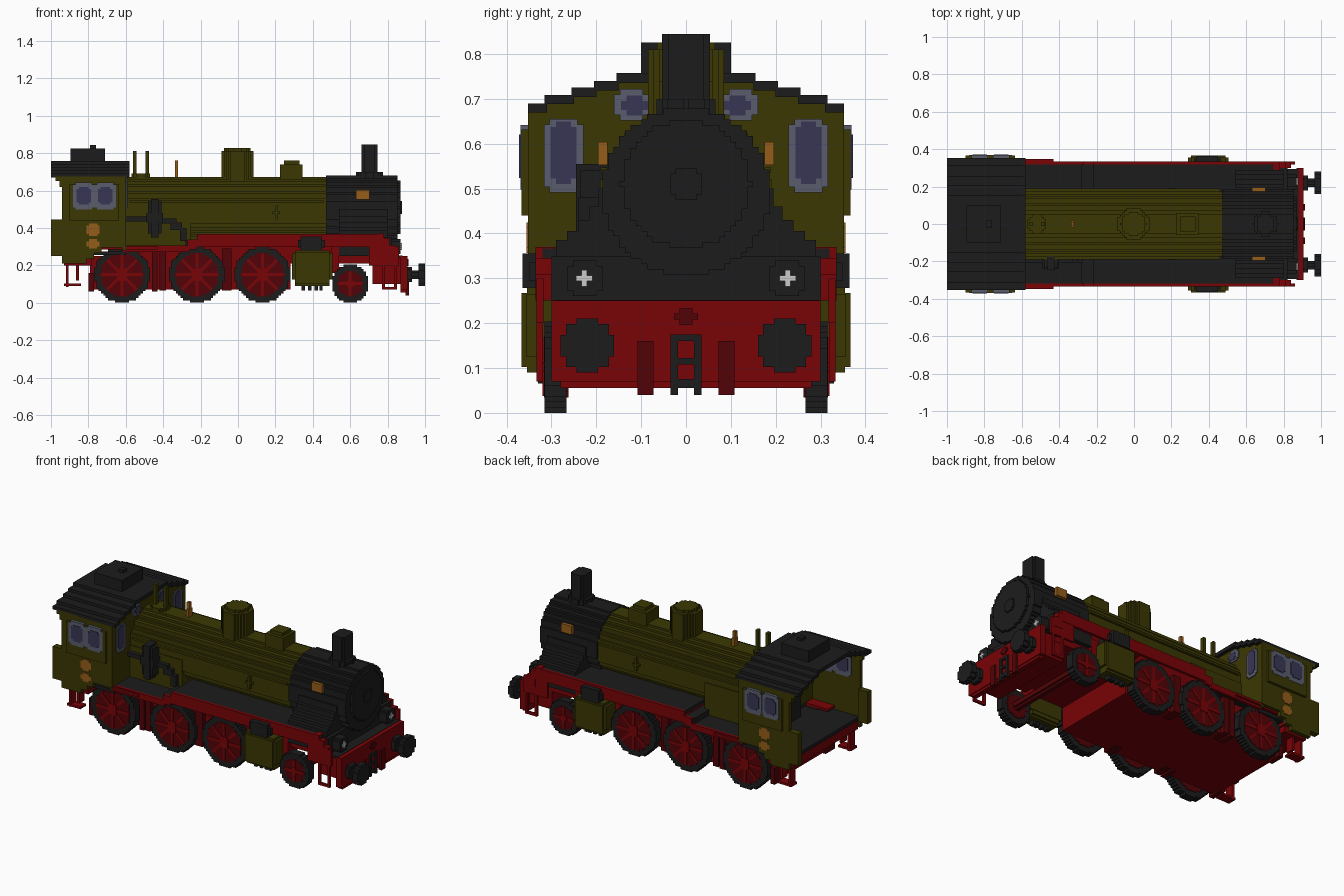
import bpy, bmesh, math

cube = bpy.data.objects.get("Cube")
if cube:
    bpy.data.objects.remove(cube, do_unlink=True)

V = 2 / 162  # block size of the stepped style


def material(name, r, g, b):
    m = bpy.data.materials.new(name)
    m.use_nodes = True
    m.diffuse_color = (r, g, b, 1)
    m.node_tree.nodes["Principled BSDF"].inputs["Base Color"].default_value = (r, g, b, 1)
    return m


BLACK = material("soot black", .0115, .0115, .0115)
OLIVE = material("olive green", .044, .039, .001)
RED = material("frame red", .190, .001, .002)
DARK = material("dark red", .085, .001, .002)
BRASS = material("brass orange", .300, .110, .010)
FRAME = material("window frame grey", .100, .108, .155)
GLASS = material("violet glass", .040, .037, .090)
WHITE = material("lamp white", .600, .600, .600)


# ---- outline helpers -------------------------------------------------
def rows(levels, cu=0.0):
    """Symmetric stepped outline from (low, high, half width) levels."""
    right = [p for a, b, w in levels for p in ((w, a), (w, b))]
    pts = right + [(-u, v) for u, v in reversed(right)]
    pts = [(round(cu + u, 5), round(v, 5)) for u, v in pts]
    return [p for i, p in enumerate(pts) if p != pts[i - 1]]


def disc(cu, cv, r):
    n = max(3, round(2 * r / V))
    h = 2 * r / n
    levels = []
    for i in range(n):
        mid = -r + (i + .5) * h
        w = max(1, round(math.sqrt(r * r - mid * mid) / h)) * h
        levels.append((cv - r + i * h, cv - r + (i + 1) * h, w))
    return rows(levels, cu)


def pane(cu, cv, hu, hv):
    """Rectangle with notched corners."""
    return rows([(cv - hv, cv - hv + V, hu - V), (cv - hv + V, cv + hv - V, hu),
                 (cv + hv - V, cv + hv, hu - V)], cu)


# ---- solid helpers: (axis, start, end, outline) ----------------------
def box(x0, x1, y0, y1, z0, z1):
    return ("z", z0, z1, [(x0, y0), (x1, y0), (x1, y1), (x0, y1)])


PLACE = {"x": lambda a, u, v: (a, u, v), "y": lambda a, u, v: (u, a, v), "z": lambda a, u, v: (u, v, a)}


def part(name, mat, *solids, mirror=False):
    bm = bmesh.new()
    for side in ((1, -1) if mirror else (1,)):
        for axis, a0, a1, outline in solids:
            rings = []
            for a in (a0, a1):
                pts = [PLACE[axis](a, u, v) for u, v in outline]
                rings.append([bm.verts.new((x, y * side, z)) for x, y, z in pts])
            bm.faces.new(rings[0])
            bm.faces.new(rings[1])
            for i in range(len(outline)):
                bm.faces.new((rings[0][i - 1], rings[0][i], rings[1][i], rings[1][i - 1]))
    bmesh.ops.recalc_face_normals(bm, faces=bm.faces)
    me = bpy.data.meshes.new(name)
    bm.to_mesh(me)
    bm.free()
    me.materials.append(mat)
    bpy.context.collection.objects.link(bpy.data.objects.new(name, me))


# ---- boiler and smokebox ---------------------------------------------
CZ = .493
part("boiler", OLIVE, ("x", -.61, .47, disc(0, CZ, .18)))
part("firebox", OLIVE, box(-.61, -.25, -.18, .18, .29, CZ))
part("handrails", OLIVE, box(-.58, .46, .175, .19, .535, .547), mirror=True)
part("check_valves", OLIVE, box(.185, .225, .17, .192, .475, .487), box(.2, .212, .17, .192, .445, .52), mirror=True)
part("smokebox", BLACK, ("x", .47, .853, disc(0, CZ, .186)))
part("smokebox_door", BLACK, ("x", .853, .868, disc(0, .51, .143)), ("x", .868, .876, disc(0, .51, .035)))
part("smokebox_saddle", BLACK, ("x", .54, .8, rows(
    [(.25, .385, .29), (.385, .405, .265), (.405, .43, .24), (.43, .46, .215), (.46, .5, .195)])))
part("maker_plates", BRASS, box(.632, .702, .175, .196, .552, .604), mirror=True)

# chimney, domes and fittings on the boiler top
part("chimney", BLACK, ("z", .66, .7, disc(.703, 0, .066)), ("z", .7, .845, pane(.703, 0, .043, .053)))
part("steam_dome", OLIVE, ("z", .64, .81, disc(-.003, 0, .085)), ("z", .81, .826, disc(-.003, 0, .065)))
part("sand_box", OLIVE, box(.225, .345, -.06, .06, .64, .74), box(.245, .328, -.04, .04, .74, .76))
part("valve_base", OLIVE, ("z", .66, .69, disc(-.52, 0, .05)))
part("safety_valves", OLIVE, box(-.562, -.544, -.012, .012, .68, .81), box(-.494, -.476, -.012, .012, .68, .81))
part("whistle", BRASS, box(-.338, -.32, -.018, .018, .66, .72), box(-.338, -.32, -.01, .01, .72, .76))

# air pump and pipes on the right side only
part("air_pump", BLACK, box(-.48, -.41, -.235, -.17, .37, .54), box(-.465, -.425, -.245, -.17, .35, .555),
     box(-.49, -.4, -.24, -.17, .43, .48))
part("pump_pipes", BLACK, box(-.6, -.48, -.205, -.17, .435, .46), box(-.41, -.33, -.205, -.17, .425, .45),
     box(-.36, -.3, -.205, -.17, .39, .43), box(-.31, -.275, -.205, -.17, .33, .4))

# ---- running boards ---------------------------------------------------
part("high_footplate", BLACK, box(-.22, .78, .1, .32, .345, .366), mirror=True)
part("low_footplate", BLACK, box(-.62, -.25, .1, .32, .285, .302), box(-.28, -.22, .1, .32, .302, .335), mirror=True)
part("valances", RED, box(-.22, .78, .318, .335, .298, .368), box(-.27, -.22, .318, .335, .285, .338),
     box(-.62, -.26, .318, .335, .27, .305), box(.78, .81, .3, .335, .25, .345), box(.81, .84, .3, .335, .25, .31),
     box(.745, .78, .22, .335, .355, .37), box(.7, .86, .318, .333, .2, .3), mirror=True)

# ---- frame -------------------------------------------------------------
part("main_frame", RED, box(-.79, .28, -.264, .264, .07, .25), box(-.6, .28, -.262, .262, .25, .285),
     box(-.22, .8, -.262, .262, .21, .345), box(.72, .88, -.26, .26, .1, .25))
part("front_deck", BLACK, box(.76, .88, -.295, .295, .24, .252), box(.76, .82, -.3, .3, .25, .35))
part("buffer_beam", RED, box(.87, .905, -.3, .3, .07, .25), box(.87, .9, -.28, .28, .055, .07))
part("front_steps", RED, box(.77, .785, .319, .333, .07, .2), box(.835, .85, .319, .333, .07, .2),
     box(.77, .85, .319, .333, .07, .085), mirror=True)
part("guard_irons", DARK, box(.895, .915, .072, .108, .04, .16), mirror=True)
part("coupling_links", BLACK, box(.9, .915, .018, .035, .04, .175), box(.9, .915, 0, .02, .16, .175),
     box(.9, .915, 0, .02, .108, .122), box(.9, .915, 0, .02, .055, .075), mirror=True)
part("hook_plate", DARK, ("x", .9, .911, pane(0, .215, .027, .019)))
part("buffers", BLACK, ("x", .9, .93, disc(.22, .15, .04)), ("x", .93, .967, disc(.22, .15, .022)),
     ("x", .965, 1.0, disc(.22, .15, .06)), mirror=True)
part("lamps", BLACK, ("x", .82, .87, disc(.225, .3, .04)), mirror=True)
part("lamp_glasses", WHITE, ("x", .87, .877, pane(.227, .3, 1.5 * V, 1.5 * V)), mirror=True)

# ---- cylinders and running gear -----------------------------------------
part("cylinders", OLIVE, ("x", .305, .49, pane(.315, .185, .052, .095)), box(.29, .505, .26, .355, .125, .265), mirror=True)
part("cylinder_valves", BLACK, box(.335, .45, .26, .364, .278, .355), box(.32, .465, .26, .35, .295, .335), mirror=True)
part("drain_cocks", BLACK, *[box(x, x + .018, .3, .33, .066, .095) for x in (.34, .375, .41, .435)], mirror=True)
part("crosshead_guides", RED, box(.22, .3, .262, .33, .3, .335), box(.5, .54, .2, .29, .16, .3), mirror=True)
part("brake_hangers", DARK, box(-.46, -.43, .2, .29, .06, .29), box(-.42, -.385, .2, .29, .065, .29),
     box(-.085, -.035, .2, .29, .065, .29), box(-.8, -.77, .2, .29, .06, .16), mirror=True)


def wheel(name, x, z, r, spokes):
    ri = r - .034
    part(name + "_tyres", BLACK, ("y", .266, .315, disc(x, z, r)), mirror=True)
    part(name + "_discs", DARK, ("y", .262, .317, disc(x, z, ri)), mirror=True)
    bars = []
    for i in range(spokes // 2):
        a = math.pi * 2 * i / spokes
        c, s, w = math.cos(a), math.sin(a), .008
        e = ri - .004
        bars.append(("y", .3, .32, [(x + u * c - v * s, z + u * s + v * c)
                                    for u, v in ((-e, -w), (e, -w), (e, w), (-e, w))]))
    part(name + "_spokes", RED, *bars, ("y", .3, .322, disc(x, z, r * .22)), mirror=True)


for label, wx in (("rear", -.62), ("middle", -.22), ("front", .13)):
    wheel(label + "_driving_wheel", wx, .15, .15, 8)
wheel("leading_wheel", .6, .102, .102, 4)
part("leading_axle", DARK, ("y", -.27, .27, disc(.6, .102, .025)))

# ---- cab ---------------------------------------------------------------
side = [(-.94, .21), (-.81, .21), (-.81, .235), (-.77, .235), (-.77, .265), (-.73, .265), (-.73, .295),
        (-.6, .295), (-.6, .675), (-.975, .675), (-.975, .65), (-.955, .65), (-.955, .62), (-.94, .62)]
part("cab_sides", OLIVE, ("y", .328, .352, side), box(-.9, -.635, .35, .367, .44, .632),
     box(-1, -.935, .315, .352, .25, .445), mirror=True)
part("cab_front", OLIVE, ("x", -.62, -.6, rows([(.28, .67, .345), (.67, .69, .31), (.69, .705, .25),
                                              (.705, .72, .2), (.72, .737, .155)])))
part("cab_floor", BLACK, box(-.935, -.6, -.328, .328, .255, .275))
part("cab_underframe", RED, box(-.93, -.78, -.325, .325, .2, .255))
part("wheel_fenders", RED, box(-.77, -.6, .262, .332, .285, .3), box(-.81, -.77, .262, .332, .235, .254),
     box(-.6, -.43, .335, .347, .285, .3), mirror=True)
part("backhead", BLACK, ("x", -.67, -.62, disc(0, .46, .16)), box(-.67, -.62, -.15, .15, .27, .46))
part("cab_controls", RED, box(-.69, -.67, .05, .12, .47, .5), box(-.69, -.67, -.03, .03, .38, .43))

roof = [(0, .155, .735, .757), (.15, .205, .718, .74), (.2, .255, .704, .725),
        (.25, .315, .688, .708), (.31, .352, .67, .69)]
part("cab_roof", BLACK, *[box(-1, -.58, a, b, c, d) for a, b, c, d in roof], mirror=True)
part("roof_vent", BLACK, box(-.895, -.71, -.1, .1, .75, .825), box(-.79, -.76, -.018, .018, .822, .843))

# windows pass through the walls so both faces show
wins = (-.825, -.71)
part("side_window_frames", FRAME, *[("y", .324, .369, pane(x, .57, .057, .072)) for x in wins], mirror=True)
part("side_window_panes", GLASS, *[("y", .321, .372, pane(x, .572, .038, .048)) for x in wins], mirror=True)
part("front_window_frames", FRAME, ("x", -.624, -.594, pane(.273, .573, .044, .082)),
     ("x", -.624, -.594, pane(.122, .687, .038, .035)), mirror=True)
part("front_window_panes", GLASS, ("x", -.627, -.591, pane(.273, .58, .029, .07)),
     ("x", -.627, -.591, pane(.115, .685, .03, .022)), mirror=True)
part("number_plates", BRASS, ("y", .35, .3555, disc(-.775, .39, .034)),
     ("y", .35, .3555, pane(-.775, .315, .034, .026)), mirror=True)

# rear steps under the cab
part("rear_steps", RED, box(-.92, -.905, .26, .31, .085, .2), box(-.93, -.84, .26, .315, .09, .103),
     box(-.865, -.85, .26, .31, .12, .2), mirror=True)
